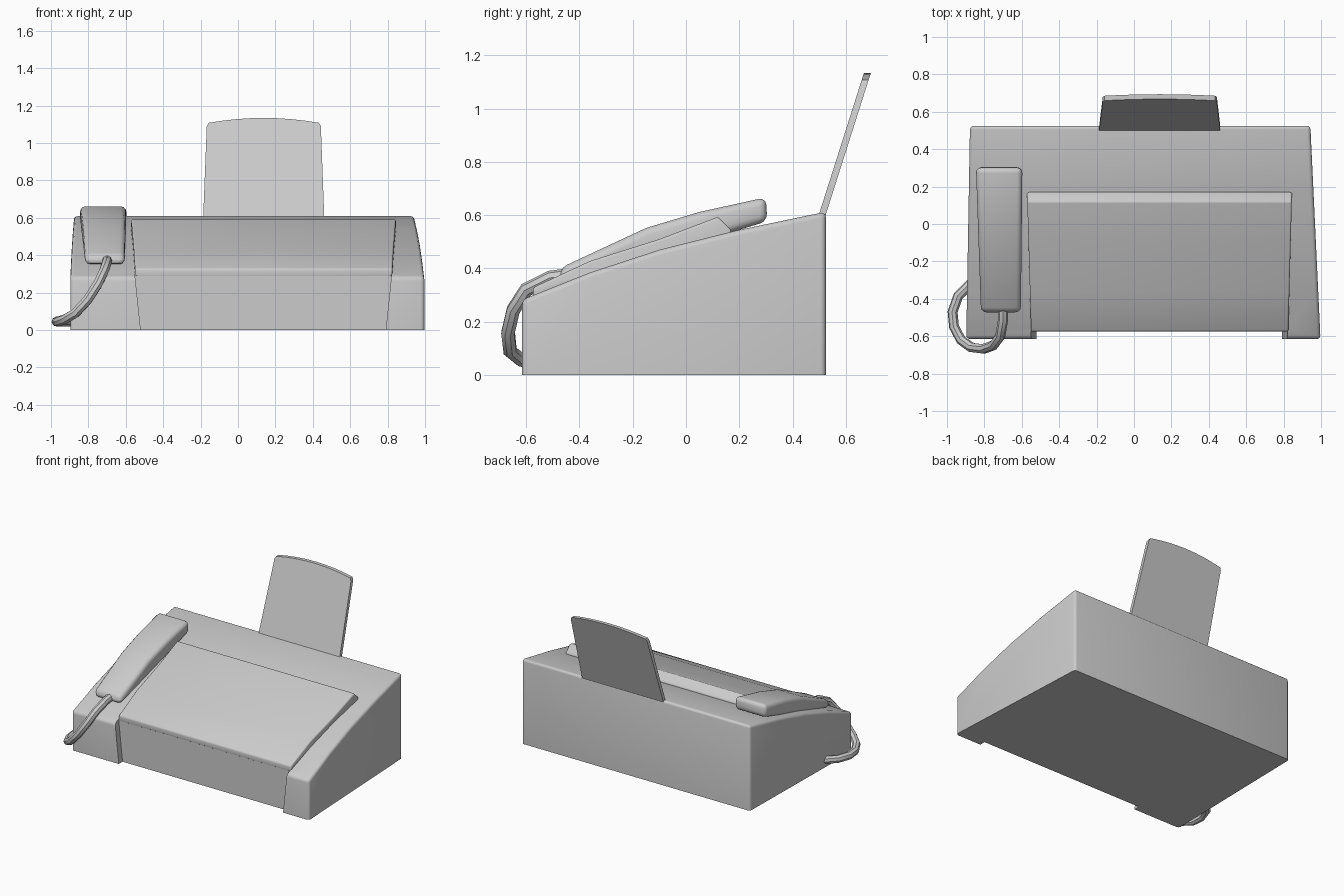
import bpy, bmesh, math

cube = bpy.data.objects.get("Cube")
if cube:
    bpy.data.objects.remove(cube, do_unlink=True)

grey = bpy.data.materials.new("light_grey_plastic")
grey.use_nodes = True
colour = (0.6, 0.6, 0.6, 1)
grey.diffuse_color = colour
grey.node_tree.nodes["Principled BSDF"].inputs["Base Color"].default_value = colour


def smooth(ob):
    bpy.ops.object.select_all(action='DESELECT')
    ob.select_set(True)
    bpy.context.view_layer.objects.active = ob
    bpy.ops.object.shade_smooth_by_angle(angle=math.radians(35))


def solid(name, side_a, side_b, bevel=0.0, segments=3):
    """Closed solid between two matching outlines, sharp edges rounded above the floor."""
    bm = bmesh.new()
    a = [bm.verts.new(p) for p in side_a]
    b = [bm.verts.new(p) for p in side_b]
    bm.faces.new(a)
    bm.faces.new(b[::-1])
    for i in range(len(a)):
        j = (i + 1) % len(a)
        bm.faces.new((a[j], a[i], b[i], b[j]))
    bmesh.ops.recalc_face_normals(bm, faces=bm.faces)
    if bevel:
        edges = [e for e in bm.edges if e.calc_face_angle(0) > 0.45
                 and max(v.co.z for v in e.verts) > 0.001]
        bmesh.ops.bevel(bm, geom=edges, offset=bevel, segments=segments,
                        profile=0.5, affect='EDGES', clamp_overlap=True)
    me = bpy.data.meshes.new(name)
    bm.to_mesh(me)
    bm.free()
    me.materials.append(grey)
    ob = bpy.data.objects.new(name, me)
    bpy.context.collection.objects.link(ob)
    return ob


def prism(name, profile, right, left, bevel):
    """Side profile (y, z) spanned across x; right and left are (front x, back x)."""
    ys = [p[0] for p in profile]
    y0, y1 = min(ys), max(ys)

    def side(ends):
        return [(ends[0] + (ends[1] - ends[0]) * (y - y0) / (y1 - y0), y, z)
                for y, z in profile]
    return solid(name, side(right), side(left), bevel)


# Wedge-shaped housing, narrowing towards the back
body = prism("body",
             [(-0.615, 0), (-0.615, 0.283), (-0.36, 0.385), (-0.1, 0.47),
              (0.2, 0.545), (0.525, 0.613), (0.525, 0)],
             (-0.897, -0.877), (0.997, 0.943), 0.02)

# Shallow recess in the front, leaving a foot at either side
lower, upper = (-0.52, 0.79), (-0.562, 0.832)
outline = [(lower[0], -0.1), (lower[0], 0), (upper[0], 0.4),
           (upper[1], 0.4), (lower[1], 0), (lower[1], -0.1)]
cutter = solid("recess_cutter", [(x, -0.8, z) for x, z in outline],
               [(x, -0.572, z) for x, z in outline])
cutter.hide_render = True
cut = body.modifiers.new("recess", 'BOOLEAN')
cut.operation = 'DIFFERENCE'
cut.solver = 'EXACT'
cut.object = cutter
bpy.context.view_layer.objects.active = body
bpy.ops.object.modifier_apply(modifier=cut.name)
bpy.data.objects.remove(cutter, do_unlink=True)
smooth(body)

# Raised lid on the sloping top
lid = prism("lid",
            [(-0.575, 0.285), (-0.575, 0.328), (-0.36, 0.428), (-0.1, 0.51),
             (0.12, 0.594), (0.17, 0.545), (0.17, 0.52), (-0.1, 0.45), (-0.36, 0.37)],
            (-0.55, -0.572), (0.825, 0.845), 0.01)
smooth(lid)

# Handset lying on the right of the top
handset = prism("handset",
                [(-0.472, 0.345), (-0.472, 0.402), (-0.15, 0.552), (0.05, 0.612),
                 (0.3, 0.667), (0.305, 0.577), (0, 0.485), (-0.3, 0.395)],
                (-0.818, -0.845), (-0.605, -0.597), 0.028)
smooth(handset)

# Upright paper support with a gently arched top, leaning back
outline = [(-0.187, 0.58), (0.462, 0.58), (0.443, 1.09), (0.433, 1.108)]
steps = 8
for i in range(1, steps):
    t = 1 - 2 * i / steps
    outline.append((0.138 + 0.295 * t, 1.108 + 0.026 * (1 - t * t)))
outline += [(-0.157, 1.108), (-0.167, 1.09)]


def lean(offset):
    return [(x, 0.498 + offset + 0.318 * (z - 0.6), z) for x, z in outline]


paper_support = solid("paper_support", lean(0), lean(0.026))
smooth(paper_support)

# Cord hanging from the handset round to the side of the housing
path = [(-0.7, -0.43, 0.375), (-0.7, -0.51, 0.365), (-0.715, -0.6, 0.32),
        (-0.75, -0.648, 0.245), (-0.805, -0.668, 0.16), (-0.87, -0.66, 0.09),
        (-0.925, -0.62, 0.058), (-0.962, -0.55, 0.045), (-0.97, -0.47, 0.045),
        (-0.94, -0.385, 0.045), (-0.87, -0.315, 0.045)]
cu = bpy.data.curves.new("cord", 'CURVE')
cu.dimensions = '3D'
cu.bevel_depth = 0.027
cu.bevel_resolution = 2
cu.use_fill_caps = True
spline = cu.splines.new('POLY')
spline.points.add(len(path) - 1)
for point, co in zip(spline.points, path):
    point.co = (*co, 1)
cu.materials.append(grey)
cord = bpy.data.objects.new("cord", cu)
bpy.context.collection.objects.link(cord)
bpy.ops.object.select_all(action='DESELECT')
cord.select_set(True)
bpy.context.view_layer.objects.active = cord
bpy.ops.object.convert(target='MESH')
smooth(bpy.context.view_layer.objects.active)
